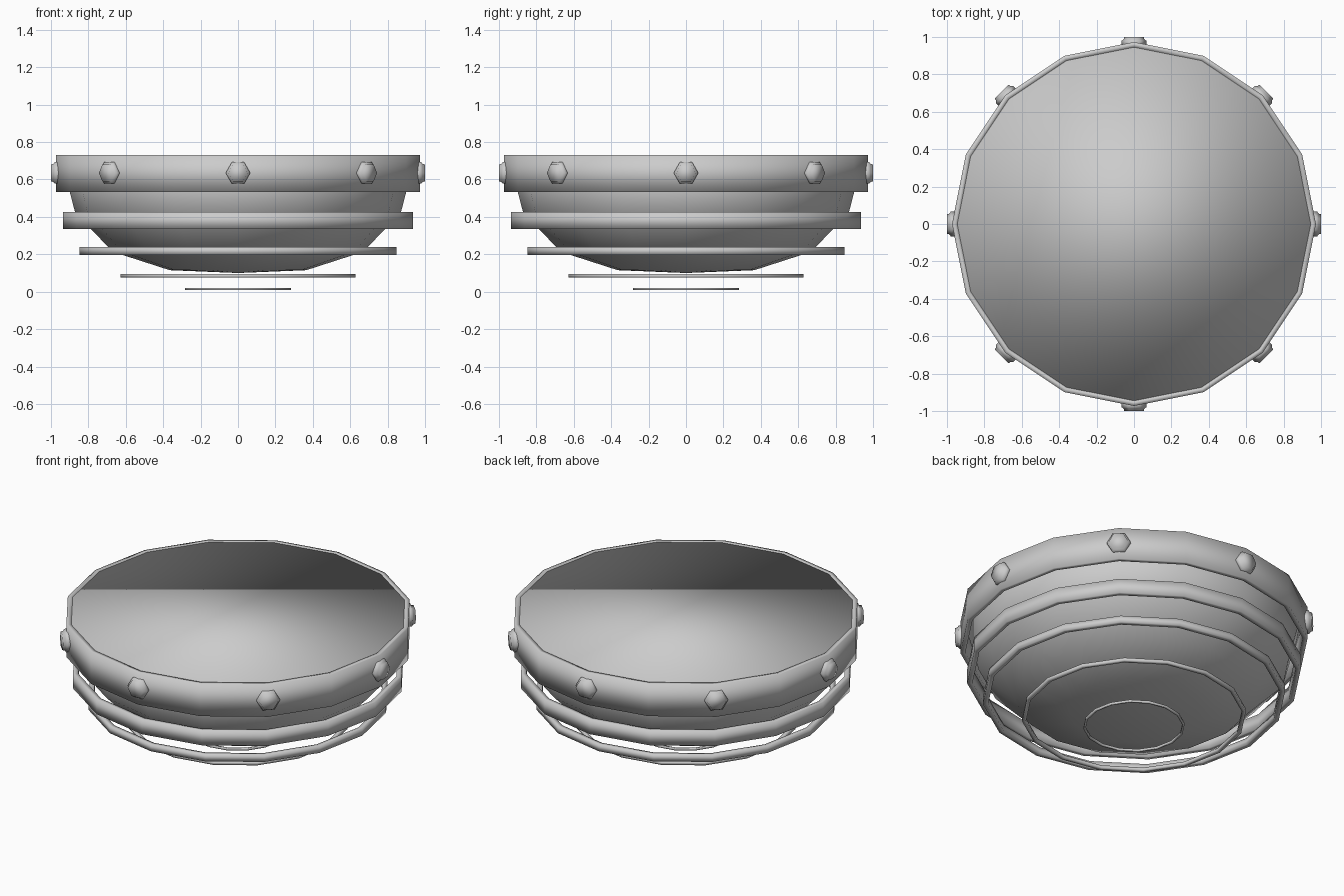
import bpy, bmesh, math
from mathutils import Matrix

if "Cube" in bpy.data.objects:
    bpy.data.objects.remove(bpy.data.objects["Cube"])


def lathe(name, profile, sides, closed=False, matrix=None):
    """Revolve an (r, z) profile around z; open profiles get capped ends."""
    bm = bmesh.new()
    rings = []
    for r, z in profile:
        if r == 0:
            rings.append([bm.verts.new((0, 0, z))] * sides)
        else:
            rings.append([bm.verts.new((r * math.cos(2 * math.pi * i / sides),
                                        r * math.sin(2 * math.pi * i / sides), z))
                          for i in range(sides)])
    pairs = list(zip(rings, rings[1:]))
    if closed:
        pairs.append((rings[-1], rings[0]))
    for a, b in pairs:
        for i in range(sides):
            j = (i + 1) % sides
            quad = list(dict.fromkeys([a[i], a[j], b[j], b[i]]))
            bm.faces.new(quad)
    if not closed:
        for ring in (rings[0], rings[-1]):
            if len(set(ring)) > 2:
                bm.faces.new(ring)
    bmesh.ops.recalc_face_normals(bm, faces=bm.faces)
    for f in bm.faces:
        f.smooth = True
    mesh = bpy.data.meshes.new(name)
    bm.to_mesh(mesh)
    bm.free()
    obj = bpy.data.objects.new(name, mesh)
    bpy.context.collection.objects.link(obj)
    if matrix:
        obj.matrix_world = matrix
    return obj


SIDES = 16

# Bowl body, closed by a flat top
lathe("bowl", [(0, 0.10), (0.365, 0.115), (0.668, 0.213), (0.87, 0.42), (0.95, 0.728)], SIDES)

# Rim band and the hoops beneath it: outer radius, thickness, bottom, top
hoops = [
    ("rim_band", 0.973, 0.028, 0.533, 0.73),
    ("upper_hoop", 0.935, 0.03, 0.336, 0.425),
    ("middle_hoop", 0.847, 0.03, 0.197, 0.238),
    ("lower_hoop", 0.627, 0.022, 0.075, 0.094),
    ("base_hoop", 0.283, 0.012, 0.008, 0.021),
]
for name, r, t, lo, hi in hoops:
    lathe(name, [(r, lo), (r, hi), (r - t, hi), (r - t, lo)], SIDES, closed=True)

# Hexagonal bolts around the rim
outward = Matrix(((0, 0, 1, 0), (1, 0, 0, 0), (0, 1, 0, 0), (0, 0, 0, 1)))
for i in range(8):
    m = (Matrix.Rotation(i * math.pi / 4, 4, 'Z')
         @ Matrix.Translation((0.95, 0, 0.635)) @ outward)
    lathe(f"bolt_{i + 1}", [(0.066, 0), (0.066, 0.03), (0.056, 0.036), (0.052, 0.05)], 6, matrix=m)
